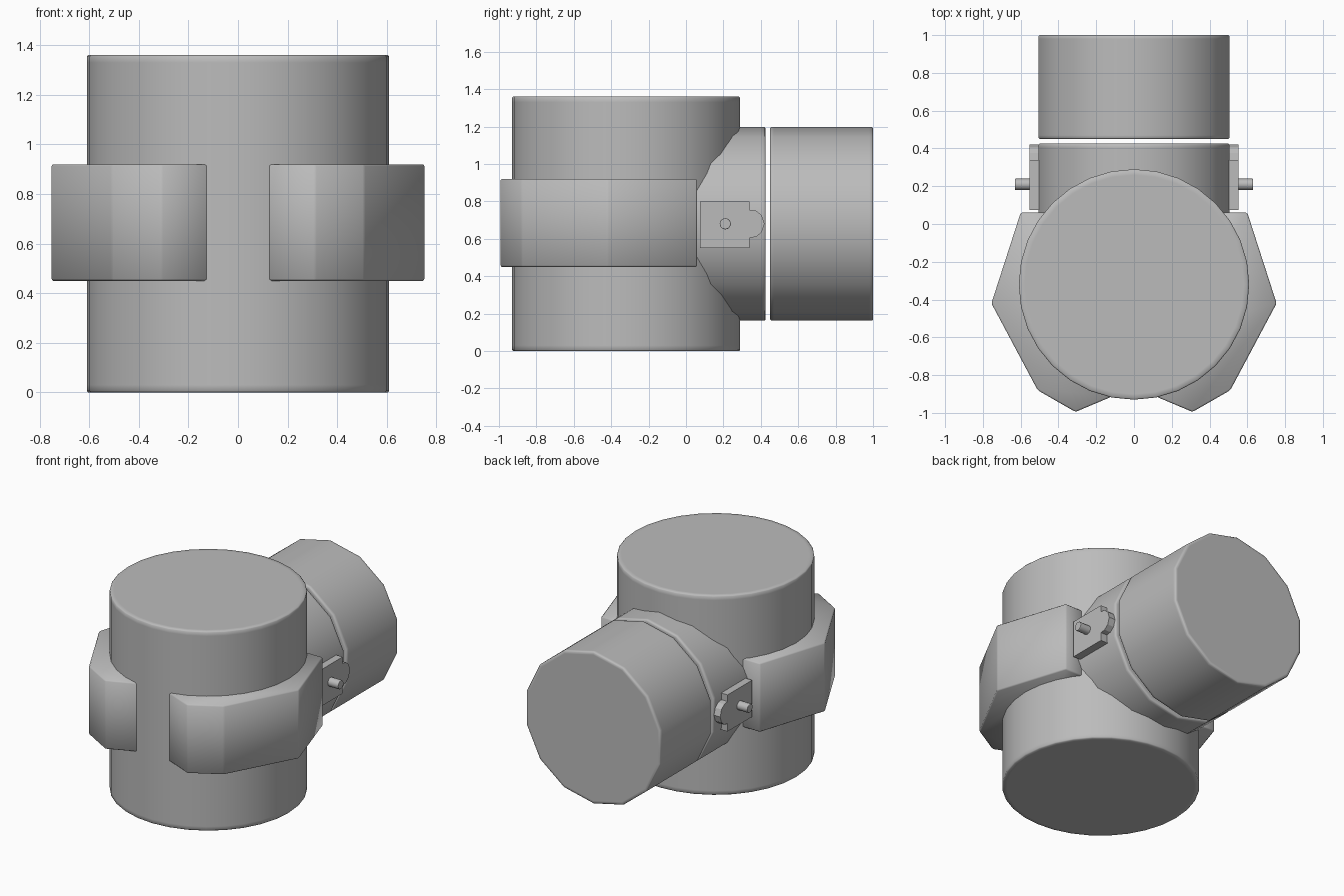
import bpy, bmesh, math
from mathutils import Matrix, Vector

if "Cube" in bpy.data.objects:
    bpy.data.objects.remove(bpy.data.objects["Cube"])

grey = bpy.data.materials.new("plain_grey")
grey.diffuse_color = (0.5, 0.5, 0.5, 1)
grey.use_nodes = True
grey.node_tree.nodes["Principled BSDF"].inputs["Base Color"].default_value = grey.diffuse_color


def finish(name, bm, smooth=None):
    bmesh.ops.recalc_face_normals(bm, faces=bm.faces[:])
    mesh = bpy.data.meshes.new(name)
    bm.to_mesh(mesh)
    bm.free()
    mesh.materials.append(grey)
    if smooth:
        for p in mesh.polygons:
            p.use_smooth = True
    ob = bpy.data.objects.new(name, mesh)
    bpy.context.collection.objects.link(ob)
    return ob


def drum(name, radius, length, sides, matrix, rim=0.03, edge=0.006):
    """Closed cylinder with narrow support loops giving soft rims."""
    profile = [(radius - rim, 0), (radius - edge, 0), (radius, edge), (radius, rim),
               (radius, length - rim), (radius, length - edge),
               (radius - edge, length), (radius - rim, length)]
    bm = bmesh.new()
    rings = []
    for r, z in profile:
        rings.append([bm.verts.new((r * math.cos(2 * math.pi * i / sides),
                                    r * math.sin(2 * math.pi * i / sides), z))
                      for i in range(sides)])
    for a, b in zip(rings, rings[1:]):
        for i in range(sides):
            j = (i + 1) % sides
            bm.faces.new((a[i], a[j], b[j], b[i]))
    bm.faces.new(rings[0][::-1])
    bm.faces.new(rings[-1])
    bm.transform(matrix)
    return finish(name, bm, smooth=True)


def prism(name, points, direction, bevel=0):
    """Closed outline pushed along a direction."""
    bm = bmesh.new()
    face = bm.faces.new([bm.verts.new(p) for p in points])
    ext = bmesh.ops.extrude_face_region(bm, geom=[face], use_keep_orig=True)
    bmesh.ops.translate(bm, vec=Vector(direction),
                        verts=[g for g in ext["geom"] if isinstance(g, bmesh.types.BMVert)])
    ob = finish(name, bm, smooth=bevel > 0)
    if bevel:
        mod = ob.modifiers.new("soft_edges", 'BEVEL')
        mod.width = bevel
        mod.segments = 1
        mod.limit_method = 'ANGLE'
        mod.angle_limit = math.radians(20)
        mod.harden_normals = False
    return ob


MID = 0.68

# Upright main body
drum("main_body", 0.61, 1.36, 32, Matrix.Translation((0, -0.32, 0)))


# Horizontal neck and separate end barrel, axis along y
def along_y(y):
    return Matrix.Translation((0, y, MID)) @ Matrix.Rotation(-math.pi / 2, 4, 'X') \
        @ Matrix.Rotation(math.pi / 2, 4, 'Z')


drum("side_neck", 0.518, 0.725, 14, along_y(-0.30), rim=0.02)
drum("end_barrel", 0.518, 0.55, 14, along_y(0.45), rim=0.02)

# Faceted clamps, side lugs and pins, one set per side
band = [(0.45, 0.06), (0.60, 0.06), (0.755, -0.42), (0.51, -0.88),
        (0.31, -0.995), (0.12, -0.915), (0.15, -0.6)]
lug = [(0.075, 0.55), (0.34, 0.55), (0.34, 0.605), (0.375, 0.61), (0.405, 0.635),
       (0.42, MID), (0.405, 0.725), (0.375, 0.75), (0.34, 0.755), (0.34, 0.80), (0.075, 0.80)]
for side, s in (("right", 1), ("left", -1)):
    prism(side + "_clamp", [(s * x, y, 0.45) for x, y in band], (0, 0, 0.47), bevel=0.008)
    prism(side + "_lug", [(s * 0.48, y, z) for y, z in lug], (s * 0.072, 0, 0))
    pin = Matrix.Translation((s * 0.50, 0.21, MID)) @ Matrix.Rotation(s * math.pi / 2, 4, 'Y')
    drum(side + "_pin", 0.03, 0.13, 12, pin, rim=0.006, edge=0.002)
